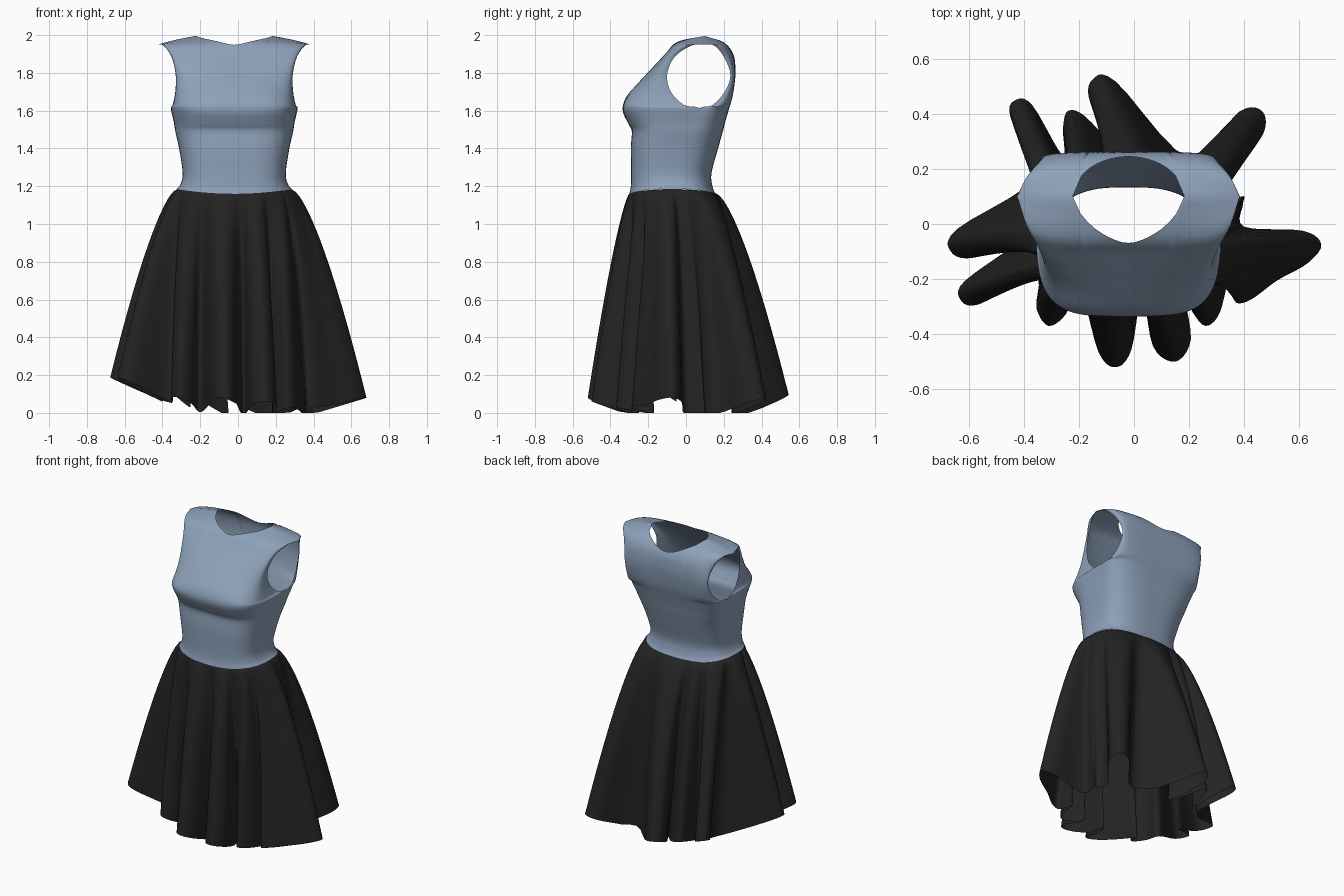
import bpy, bmesh, math
from mathutils import Vector

if "Cube" in bpy.data.objects:
    bpy.data.objects.remove(bpy.data.objects["Cube"])


def make_material(name, color):
    mat = bpy.data.materials.new(name)
    mat.use_nodes = True
    mat.diffuse_color = (*color, 1)
    mat.node_tree.nodes["Principled BSDF"].inputs["Base Color"].default_value = (*color, 1)
    return mat


def spline(points, t, closed=False):
    """Smooth curve through the points, with t counted in points."""
    n = len(points)
    i = math.floor(t) if closed else min(int(t), n - 2)
    f = t - i
    pick = (lambda k: points[k % n]) if closed else (lambda k: points[max(0, min(n - 1, k))])
    a, b, c, d = (pick(i + k) for k in (-1, 0, 1, 2))
    return [q + 0.5 * f * (r - p + f * (2 * p - 5 * q + 4 * r - s + f * (3 * (q - r) + s - p)))
            for p, q, r, s in zip(a, b, c, d)]


def add_grid(bm, rows, wrap=False):
    """Skin a grid of points with quads."""
    verts = [[bm.verts.new(p) for p in row] for row in rows]
    count = len(rows[0])
    for lower, upper in zip(verts, verts[1:]):
        for j in range(count if wrap else count - 1):
            k = (j + 1) % count
            bm.faces.new((lower[j], lower[k], upper[k], upper[j]))


def finish(bm, name, mat):
    bmesh.ops.remove_doubles(bm, verts=bm.verts, dist=0.0005)
    mesh = bpy.data.meshes.new(name)
    bm.to_mesh(mesh)
    bm.free()
    mesh.materials.append(mat)
    obj = bpy.data.objects.new(name, mesh)
    bpy.context.collection.objects.link(obj)
    for poly in mesh.polygons:
        poly.use_smooth = True


blue = make_material("dusty blue cloth", (0.27, 0.36, 0.49))
black = make_material("black cloth", (0.017, 0.017, 0.017))

CENTER_X = -0.02
WAIST_ROUND = 2.6  # squareness of the waist section

# Bodice sections, waist to shoulder:
# middle height, front y, back y, edge x, front edge y, back edge y, edge height
sections = [
    (1.16, -.30, .155, .305, -.07, -.07, 1.185),
    (1.20, -.292, .14, .285, -.07, -.07, 1.21),
    (1.27, -.29, .135, .273, -.07, -.07, 1.27),
    (1.40, -.292, .17, .292, -.04, -.04, 1.40),
    (1.49, -.287, .195, .312, 0, 0, 1.49),
    (1.53, -.305, .205, .32, .03, .03, 1.54),
    (1.60, -.335, .225, .336, .07, .07, 1.613),
    (1.67, -.318, .245, .326, -.01, .14, 1.63),
    (1.75, -.25, .258, .312, -.08, .205, 1.70),
    (1.82, -.185, .262, .31, -.1, .235, 1.79),
    (1.90, -.11, .25, .332, -.06, .20, 1.885),
    (1.965, -.045, .20, .375, .03, .15, 1.945),
    (2.01, .1, .1, .405, .1, .1, 1.95),
]
LAST = len(sections) - 1
ARMPIT = 6


def torso_point(s, t, back):
    """Point on the front or back panel; s runs across, t runs up."""
    mid_z, front, rear, edge_x, edge_f, edge_b, edge_z = spline(sections, t)
    if t <= ARMPIT:
        edge_f = edge_b = (edge_f + edge_b) / 2
    mid_y, edge_y = (rear, edge_b) if back else (front, edge_f)
    square = WAIST_ROUND + (0.8 if back else 1.4) * min(1, t / ARMPIT)
    bulge = max(0, 1 - abs(s) ** square) ** (1 / square)
    return Vector((CENTER_X + s * edge_x, edge_y + (mid_y - edge_y) * bulge,
                   mid_z + (edge_z - mid_z) * s * s))


def neck_limit(s, back):
    """How far up a column runs before it meets the neckline."""
    t, depth, power = (8, 0.145, 2) if back else (8, 0.17, 1.6)
    while t < LAST:
        p = torso_point(s, t, back)
        if abs((p.x - CENTER_X) / 0.2) ** power + abs((p.y - 0.1) / depth) ** power < 1:
            return t
        t += 0.02
    return LAST


# Bodice: front and back panels joined at the side and shoulder seams
bm = bmesh.new()
COLS, ROWS = 48, LAST * 4
across = [math.sin(math.pi * (j / COLS - 0.5)) for j in range(COLS + 1)]
for back in (False, True):
    tops = [neck_limit(s, back) for s in across]
    rows = [[torso_point(s, top * i / ROWS, back) for s, top in zip(across, tops)]
            for i in range(ROWS + 1)]
    add_grid(bm, [row[::-1] for row in rows] if back else rows)
finish(bm, "bodice", blue)

# Skirt folds, counterclockwise: tip x, tip y, half width, next valley x, y
folds = [
    (.68, -.075, .06, .40, -.01),
    (.40, .1, .02, .36, .18),
    (.465, .41, .06, .2, .24),
    (-.15, .525, .06, -.05, .26),
    (-.24, .41, .045, -.26, .25),
    (-.43, .45, .045, -.35, .18),
    (-.665, -.10, .06, -.40, -.05),
    (-.63, -.275, .05, -.36, -.19),
    (-.31, -.37, .055, -.2, -.22),
    (-.065, -.52, .06, .03, -.25),
    (.15, -.50, .07, .18, -.25),
    (.26, -.37, .05, .35, -.17),
    (.37, -.285, .04, .52, -.205),
]
hem_keys = []
for i, (x, y, half, vx, vy) in enumerate(folds):
    tip, valley = Vector((x, y)), Vector((vx, vy))
    root = (valley + Vector(folds[i - 1][3:])) / 2
    out = (tip - root).normalized()
    side = Vector((-out.y, out.x)) * half
    shoulder = tip - out * half
    hem_keys += [shoulder - side, tip, shoulder + side, valley]

STEPS = 5
total = len(hem_keys) * STEPS
hem = [Vector(spline(hem_keys, i / STEPS, closed=True)) for i in range(total)]

# Even out the angles so the cloth gathers smoothly at the waist
drift, angle = [], math.atan2(hem[0].y, hem[0].x)
for i, p in enumerate(hem):
    turn = math.atan2(p.y, p.x) - angle
    angle += (turn + math.pi) % math.tau - math.pi
    drift.append(angle - math.tau * i / total)
REACH = 16
angles = [math.tau * i / total
          + sum(drift[(i + k) % total] for k in range(-REACH, REACH + 1)) / (2 * REACH + 1)
          for i in range(total)]


def skirt_point(i, t):
    """Point on the skirt; t runs from the waist down to the hem."""
    c, s = math.cos(angles[i]), math.sin(angles[i])
    r = (abs(c) ** WAIST_ROUND + abs(s) ** WAIST_ROUND) ** (-1 / WAIST_ROUND)
    waist = Vector((CENTER_X + 0.302 * r * c, -0.072 + 0.225 * r * s))
    flare = Vector((0.52 * c, 0.385 * s))
    p = waist + (flare - waist) * t ** 0.57 + (hem[i] - flare) * t ** 0.85
    top = 1.165 + 0.02 * c * c
    # Folds that swing out further hang higher
    bottom = max(0, 0.38 * (hem[i].length - 0.33) - 0.08 * hem[i].x)
    return Vector((p.x, p.y, top + (bottom - top) * t))


# Skirt: one gathered sheet, open at the hem
bm = bmesh.new()
RINGS = 28
add_grid(bm, [[skirt_point(i, (1 - k / RINGS) ** 1.3) for i in range(total)]
              for k in range(RINGS + 1)], wrap=True)
finish(bm, "skirt", black)
